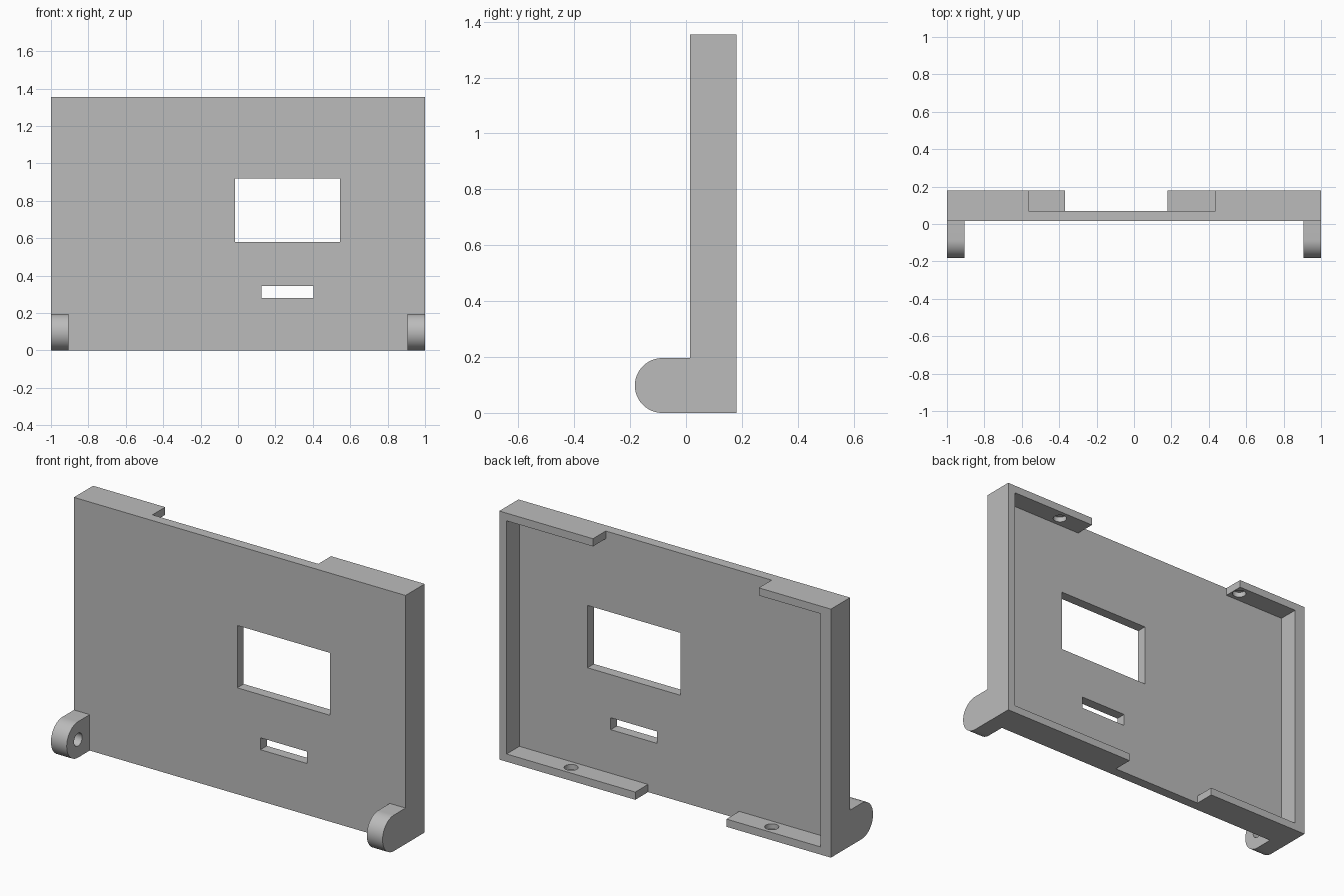
import bpy
import bmesh
import math
from mathutils import Matrix, Vector

if "Cube" in bpy.data.objects:
    bpy.data.objects.remove(bpy.data.objects["Cube"], do_unlink=True)

# One plain grey for the whole casing
grey = bpy.data.materials.new("plain_grey")
grey.use_nodes = True
colour = (0.5, 0.5, 0.5, 1)
grey.diffuse_color = colour
grey.node_tree.nodes["Principled BSDF"].inputs["Base Color"].default_value = colour

# Main dimensions
HEIGHT = 1.355
FRONT, FLOOR, BACK = 0.015, 0.07, 0.18
WALL = 0.042
LUG_R, LUG_Y, LUG_IN = 0.098, -0.085, 0.905
HOLE_R, HOLE_X, HOLE_DEPTH = 0.035, 0.605, 0.028
OVER = 0.1


def finish(name, bm):
    bmesh.ops.recalc_face_normals(bm, faces=bm.faces)
    mesh = bpy.data.meshes.new(name)
    bm.to_mesh(mesh)
    bm.free()
    mesh.materials.append(grey)
    obj = bpy.data.objects.new(name, mesh)
    bpy.context.collection.objects.link(obj)
    return obj


def box(name, x, y, z):
    lo, hi = Vector((x[0], y[0], z[0])), Vector((x[1], y[1], z[1]))
    bm = bmesh.new()
    bmesh.ops.create_cube(bm, size=1, matrix=Matrix.Translation((lo + hi) / 2)
                          @ Matrix.Diagonal((*(hi - lo), 1)))
    return finish(name, bm)


def peg(name, centre, depth, axis):
    turn = Matrix.Rotation(math.pi / 2, 4, "Y") if axis == "X" else Matrix()
    bm = bmesh.new()
    bmesh.ops.create_cone(bm, cap_ends=True, segments=32, radius1=HOLE_R, radius2=HOLE_R,
                          depth=2 * depth, matrix=Matrix.Translation(centre) @ turn)
    return finish(name, bm)


def cut(obj, cutters):
    bpy.context.view_layer.objects.active = obj
    for cutter in cutters:
        cutter.hide_render = True
        mod = obj.modifiers.new("cut", "BOOLEAN")
        mod.operation = "DIFFERENCE"
        mod.solver = "EXACT"
        mod.object = cutter
        bpy.ops.object.modifier_apply(modifier=mod.name)
        bpy.data.objects.remove(cutter, do_unlink=True)


def smooth(obj):
    bpy.ops.object.select_all(action="DESELECT")
    obj.select_set(True)
    bpy.context.view_layer.objects.active = obj
    bpy.ops.object.shade_smooth_by_angle(angle=math.radians(30))


# Panel: shallow tray open to the back, with gaps in its top and bottom rails
panel = box("tray_panel", (-1, 1), (FRONT, BACK), (0, HEIGHT))
rear = (FLOOR, BACK + OVER)
through = (FRONT - OVER, BACK + OVER)
cutters = [
    box("cavity", (-0.937, 0.956), rear, (WALL, HEIGHT - WALL)),
    box("top_gap", (-0.565, 0.435), rear, (HEIGHT - 2 * WALL, HEIGHT + OVER)),
    box("bottom_gap", (-0.37, 0.18), rear, (-OVER, 2 * WALL)),
    box("window", (-0.015, 0.545), through, (0.58, 0.92)),
    box("slot", (0.125, 0.405), through, (0.28, 0.345)),
]
# Blind holes on the inner faces of the rails
for x in (-HOLE_X, HOLE_X):
    for z in (WALL, HEIGHT - WALL):
        cutters.append(peg("rail_hole", (x, (FLOOR + BACK) / 2, z), HOLE_DEPTH, "Z"))
cut(panel, cutters)
smooth(panel)

# Rounded hinge lugs with a blind hole on the inner side
for side, name in ((1, "left_hinge_lug"), (-1, "right_hinge_lug")):
    steps = 32
    outline = [(FRONT, 0), (FRONT, 2 * LUG_R)]
    for i in range(steps + 1):
        a = math.pi / 2 + math.pi * i / steps
        outline.append((LUG_Y + LUG_R * math.cos(a), LUG_R + LUG_R * math.sin(a)))
    bm = bmesh.new()
    face = bm.faces.new([bm.verts.new((side * LUG_IN, y, z)) for y, z in outline])
    sweep = bmesh.ops.extrude_face_region(bm, geom=[face], use_keep_orig=True)
    moved = [v for v in sweep["geom"] if isinstance(v, bmesh.types.BMVert)]
    bmesh.ops.translate(bm, verts=moved, vec=(side * (1 - LUG_IN), 0, 0))
    lug = finish(name, bm)
    cut(lug, [peg("lug_hole", (side * LUG_IN, LUG_Y, LUG_R), 0.06, "X")])
    smooth(lug)
